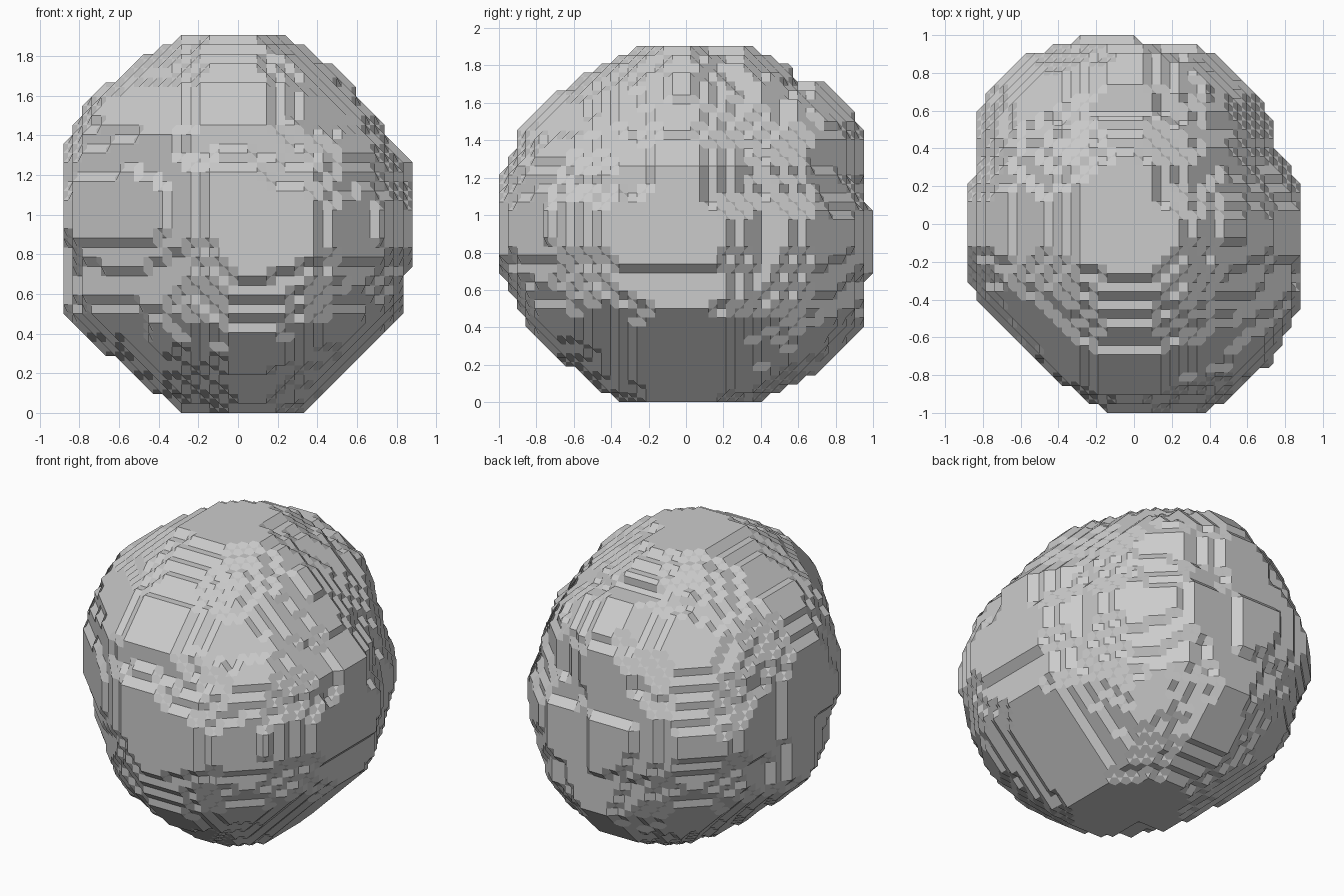
import bpy, math
from itertools import product
from mathutils import Vector

cube = bpy.data.objects.get("Cube")
if cube:
    bpy.data.objects.remove(cube, do_unlink=True)

STEP = 2 / 42
MID = 0.95                 # height of the rock's centre
COUNTS = (37, 42, 40)      # blocks along x, y, z
RADII = (.88, 1, .95)      # rounded limit that trims the plate corners

# Outlines of the rock across each axis
FRONT = [(-.28, 1.91), (.2, 1.91), (.3, 1.86), (.5, 1.72), (.7, 1.5), (.75, 1.4),
         (.88, 1.27), (.88, .75), (.84, .7), (.84, .55), (.79, .45), (.33, 0),
         (-.28, 0), (-.66, .3), (-.84, .45), (-.88, .55), (-.88, 1.3), (-.84, 1.4),
         (-.74, 1.6), (-.5, 1.77)]
SIDE = [(-.2, 1.91), (.3, 1.91), (.4, 1.86), (.55, 1.8), (.6, 1.72), (.74, 1.7),
        (.9, 1.55), (.95, 1.45), (.95, 1.04), (1, 1.03), (1, .72), (.95, .65),
        (.93, .4), (.84, .28), (.7, .15), (.35, 0), (-.35, 0), (-.74, .28),
        (-.86, .42), (-.93, .58), (-1, .75), (-1, 1.2), (-.93, 1.3), (-.9, 1.45),
        (-.7, 1.65), (-.4, 1.83)]
TOP = [(-.2, 1), (0, 1), (.02, .95), (.35, .95), (.5, .82), (.64, .7), (.74, .5),
       (.75, .4), (.83, .28), (.88, .15), (.88, -.4), (.83, -.55), (.73, -.73),
       (.6, -.83), (.39, -1), (-.14, -1), (-.3, -.9), (-.55, -.7), (-.84, -.4),
       (-.88, -.22), (-.88, .2), (-.83, .3), (-.83, .6), (-.74, .75), (-.6, .87),
       (-.4, .95)]
# How far each eighth of the rock is worn down, by the signs of x, y, z
WEAR = {(1, 1, 1): .05, (0, 0, 0): .045, (1, 0, 1): .015, (0, 1, 0): .01,
        (1, 0, 0): -.005}
DENT = Vector((.42, -.64, .5))


def centre(index, axis):
    """Block centre along an axis, measured from the middle of the rock."""
    start = 0 if axis == 2 else -COUNTS[axis] * STEP / 2
    return start + (index + .5) * STEP - (MID if axis == 2 else 0)


def gauge(p, outline):
    """Distance of p from the middle, as a fraction of the outline's reach."""
    best = 0
    for a, b in zip(outline, outline[1:] + outline[:1]):
        edge = b - a
        normal = Vector((edge.y, -edge.x))
        t = p.dot(normal) / a.dot(normal)
        if t > 0:
            along = (p / t - a).dot(edge) / edge.length_squared
            if -1e-6 <= along <= 1 + 1e-6:
                best = max(best, t)
    return best


def gauge_table(outline, u, v, lift):
    pts = [Vector((a, b - lift)) for a, b in outline]
    return {(i, j): gauge(Vector((centre(i, u), centre(j, v))), pts)
            for i, j in product(range(COUNTS[u]), range(COUNTS[v]))}


views = [(gauge_table(FRONT, 0, 2, MID), 0, 2, 1),
         (gauge_table(SIDE, 1, 2, MID), 1, 2, 0),
         (gauge_table(TOP, 0, 1, 0), 0, 1, 2)]


def is_solid(cell):
    p = Vector([centre(cell[k], k) for k in range(3)])
    size = p.length
    if size < .5:
        return True
    # Nought on the planes of the outlines, one well away from them
    fade = min(1, 5 * min(abs(c) for c in p) / size)
    if Vector([p[k] / RADII[k] for k in range(3)]).length > 1.13 - .06 * fade:
        return False
    total = weights = 0
    for table, u, v, w in views:
        g = table[cell[u], cell[v]]
        if g > 1.002:
            return False
        flat = max(math.hypot(p[u], p[v]), 1e-4)
        weight = 1 / ((p[w] / size) ** 2 + .02) ** 2
        total += weight * g * size / flat
        weights += weight
    wear = WEAR.get(tuple(int(c > 0) for c in p), 0)
    wear += .025 * max(0, 1 - ((p - DENT).length / .22) ** 2)
    return total / weights + fade * wear < 1.01


solid = {c for c in product(*map(range, COUNTS)) if is_solid(c)}


# Cube faces as corner rings, each anticlockwise from outside
def face_rings():
    for axis, side in product(range(3), (0, 1)):
        ring = []
        for a, b in ((0, 0), (1, 0), (1, 1), (0, 1)):
            corner = [0, 0, 0]
            corner[axis] = side
            corner[(axis + 1) % 3] = a
            corner[(axis + 2) % 3] = b
            ring.append(tuple(corner))
        yield ring if side else ring[::-1]


RINGS = list(face_rings())
verts, faces, lookup = [], [], {}


def edge_vertex(a, b):
    """Shared vertex halfway between a solid block and an empty one."""
    key = (min(a, b), max(a, b))
    if key not in lookup:
        lookup[key] = len(verts)
        p = [(centre(a[k], k) + centre(b[k], k)) / 2 for k in range(3)]
        verts.append((p[0], p[1], p[2] + MID))
    return lookup[key]


# Stepped, chamfered skin: trace the closed loops in every cell
for base in product(*(range(-1, n) for n in COUNTS)):
    corners = {c: tuple(base[k] + c[k] for k in range(3))
               for c in product((0, 1), repeat=3)}
    filled = {c for c in corners if corners[c] in solid}
    if len(filled) in (0, 8):
        continue
    links = {}
    for ring in RINGS:
        for i in range(4):
            if ring[i] in filled and ring[i - 1] not in filled:
                j = i
                while ring[(j + 1) % 4] in filled:
                    j += 1
                enter = edge_vertex(corners[ring[i - 1]], corners[ring[i]])
                leave = edge_vertex(corners[ring[j % 4]], corners[ring[(j + 1) % 4]])
                links[leave] = enter
    while links:
        first, nxt = links.popitem()
        loop = [first]
        while nxt != first:
            loop.append(nxt)
            nxt = links.pop(nxt)
        faces.append(loop[::-1])

mesh = bpy.data.meshes.new("asteroid_rock")
mesh.from_pydata(verts, [], faces)
mesh.validate()
mesh.update()
rock = bpy.data.objects.new("asteroid_rock", mesh)
bpy.context.collection.objects.link(rock)
